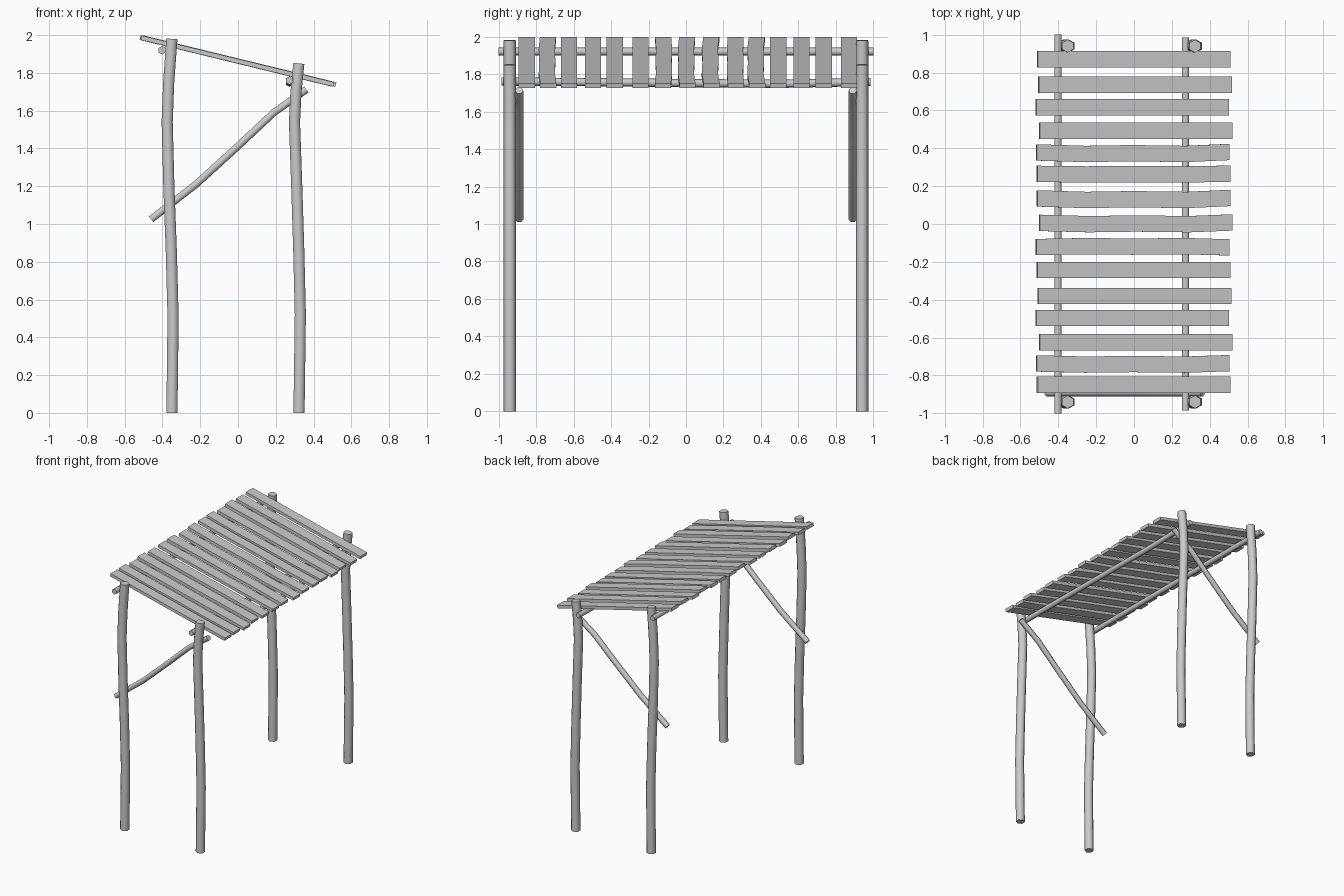
import bpy, bmesh, math
from mathutils import Vector

if "Cube" in bpy.data.objects:
    bpy.data.objects.remove(bpy.data.objects["Cube"])


def finish(bm, name, smooth):
    bmesh.ops.recalc_face_normals(bm, faces=bm.faces)
    me = bpy.data.meshes.new(name)
    bm.to_mesh(me)
    bm.free()
    ob = bpy.data.objects.new(name, me)
    bpy.context.collection.objects.link(ob)
    if smooth:
        bpy.ops.object.select_all(action='DESELECT')
        ob.select_set(True)
        bpy.context.view_layer.objects.active = ob
        bpy.ops.object.shade_smooth_by_angle(angle=math.radians(62))
    return ob


def loft(bm, rings):
    loops = [[bm.verts.new(p) for p in r] for r in rings]
    n = len(loops[0])
    for a, b in zip(loops, loops[1:]):
        for i in range(n):
            bm.faces.new((a[i], a[(i + 1) % n], b[(i + 1) % n], b[i]))
    bm.faces.new(loops[0])
    bm.faces.new(loops[-1])


def pole(name, pts, radius, side, sides=6):
    """Bent round pole; 'side' is the direction of the first corner."""
    pts = [Vector(p) for p in pts]
    rings = []
    for i, p in enumerate(pts):
        t = (pts[min(i + 1, len(pts) - 1)] - pts[max(i - 1, 0)]).normalized()
        u = Vector(side)
        u = (u - t * u.dot(t)).normalized()
        v = t.cross(u)
        rings.append([p + radius * (u * math.cos(a) + v * math.sin(a))
                      for a in (k * math.tau / sides for k in range(sides))])
    bm = bmesh.new()
    loft(bm, rings)
    return finish(bm, name, True)


# Bent posts and diagonal braces, one set at each end
tall = [(-.35, 0), (-.346, .3), (-.344, .52), (-.353, .85), (-.366, 1.2),
        (-.375, 1.54), (-.367, 1.75), (-.35, 1.98)]
short = [(.323, 0), (.327, .3), (.33, .52), (.322, .85), (.311, 1.2),
         (.299, 1.54), (.307, 1.7), (.322, 1.85)]
brace = [(-.46, 1.025), (-.22, 1.212), (0, 1.412), (.19, 1.59), (.362, 1.712)]
for label, s in (("front", -1), ("back", 1)):
    for part, path, r, y in (("tall_post", tall, .034, .94),
                             ("short_post", short, .034, .94),
                             ("brace", brace, .022, .89)):
        pole(f"{label}_{part}", [(x, s * y, z) for x, z in path], r, (0, 1, 0))

# Long beams under the planks
pole("upper_beam", [(-.402, y, 1.92) for y in (-1, -.5, 0, .5, 1)], .022, (0, 0, 1))
pole("lower_beam", [(.272, -.985, 1.76), (.272, -.5, 1.757), (.272, 0, 1.752),
                    (.272, .5, 1.748), (.272, .985, 1.758)], .022, (0, 0, 1))

# Sloping roof planks: y, x shift, sideways bow
planks = [(.87, 0, 0), (.735, .006, 0), (.617, -.008, 0), (.492, .01, 0),
          (.378, -.006, -.008), (.265, -.002, -.003), (.135, -.002, -.008),
          (.006, .01, -.007), (-.122, -.007, .005), (-.243, -.002, 0),
          (-.38, .003, 0), (-.497, -.008, 0), (-.625, .01, 0),
          (-.737, -.006, -.006), (-.85, -.001, 0)]
W, T, SLOPE = .043, .012, -.243
for i, (y, dx, bow) in enumerate(planks):
    rings = []
    for x, k in ((-.51, 0), (-.25, 1), (0, .5), (.28, 1), (.508, -.3)):
        c = Vector((x + dx, y + bow * k, 1.862 + SLOPE * x))
        n = Vector((-SLOPE, 0, 1)).normalized() * T
        w = Vector((0, W, 0))
        rings.append([c - w - n, c + w - n, c + w + n, c - w + n])
    bm = bmesh.new()
    loft(bm, rings)
    finish(bm, f"roof_plank_{i + 1}", False)
